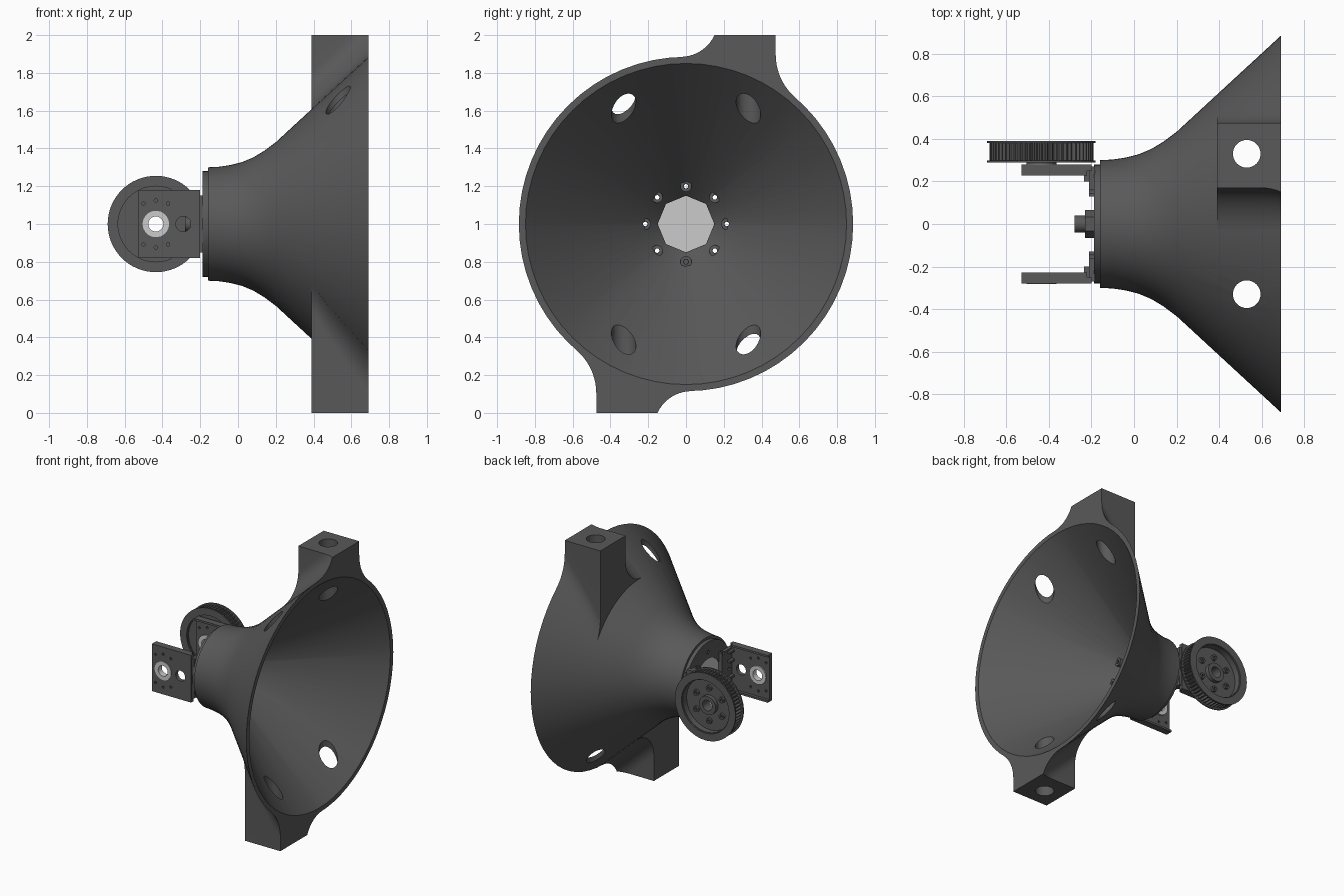
import bpy, bmesh, math
from math import sin, cos, pi, sqrt, atan2, asin
from mathutils import Matrix

if "Cube" in bpy.data.objects:
    bpy.data.objects.remove(bpy.data.objects["Cube"])


def material(name, v):
    m = bpy.data.materials.new(name)
    m.diffuse_color = (v, v, v, 1)
    m.use_nodes = True
    m.node_tree.nodes["Principled BSDF"].inputs["Base Color"].default_value = m.diffuse_color
    return m


DARK, LIGHT = material("dark_grey", 0.1), material("light_grey", 0.6)


def add(name, bm, mat=DARK):
    bmesh.ops.remove_doubles(bm, verts=bm.verts, dist=1e-5)
    bmesh.ops.recalc_face_normals(bm, faces=bm.faces)
    me = bpy.data.meshes.new(name)
    bm.to_mesh(me)
    bm.free()
    ob = bpy.data.objects.new(name, me)
    bpy.context.collection.objects.link(ob)
    me.materials.append(mat)
    return ob


def smooth(ob):
    bpy.ops.object.select_all(action='DESELECT')
    ob.select_set(True)
    bpy.context.view_layer.objects.active = ob
    bpy.ops.object.shade_smooth_by_angle(angle=math.radians(30))
    return ob


def loft(bm, rings, wrap):
    """Skin closed sections; wrap joins last to first, otherwise caps are added."""
    vs = [[bm.verts.new(p) for p in r] for r in rings]
    n, k = len(vs), len(vs[0])
    for i in range(n if wrap else n - 1):
        a, b = vs[i], vs[(i + 1) % n]
        for j in range(k):
            bm.faces.new((a[j], a[(j + 1) % k], b[(j + 1) % k], b[j]))
    if not wrap:
        bm.faces.new(vs[0])
        bm.faces.new(vs[-1])


def lathe(name, prof, seg, axis, c, mat=DARK, rfun=None):
    """Spin a closed (along, radius) profile about an x or y axis through c."""
    rings = []
    for i in range(seg):
        t, ring = 2 * pi * i / seg, []
        for a, r in prof:
            if rfun:
                r = rfun(r, t, i)
            u, w = r * cos(t), r * sin(t)
            ring.append((a, c[0] + u, c[1] + w) if axis == 'X' else (c[0] + u, a, c[1] + w))
        rings.append(ring)
    bm = bmesh.new()
    loft(bm, rings, True)
    return smooth(add(name, bm, mat))


def tube(name, a0, a1, r0, r1, seg, axis, c, mat=DARK):
    return lathe(name, [(a0, r0), (a1, r0), (a1, r1), (a0, r1)], seg, axis, c, mat)


def rod(name, a0, a1, r, seg, axis, c, mat=DARK):
    bm = bmesh.new()
    rot = Matrix.Rotation(pi / 2, 4, {'X': 'Y', 'Y': 'X', 'Z': 'Z'}[axis])
    m = (a0 + a1) / 2
    loc = {'X': (m, *c), 'Y': (c[0], m, c[1]), 'Z': (*c, m)}[axis]
    bmesh.ops.create_cone(bm, cap_ends=True, segments=seg, radius1=r, radius2=r,
                          depth=a1 - a0, matrix=Matrix.Translation(loc) @ rot)
    return add(name, bm, mat)


def box(bm, x, y, z):
    m = Matrix.Translation([(p[0] + p[1]) / 2 for p in (x, y, z)])
    s = Matrix.Diagonal([abs(p[1] - p[0]) for p in (x, y, z)] + [1])
    bmesh.ops.create_cube(bm, size=1, matrix=m @ s)


def drill(ob, cutters):
    bpy.context.view_layer.objects.active = ob
    for c in cutters:
        md = ob.modifiers.new("hole", 'BOOLEAN')
        md.operation, md.solver, md.object = 'DIFFERENCE', 'EXACT', c
        bpy.ops.object.modifier_apply(modifier=md.name)
    smooth(ob)


# Drill bits
big = [rod("cut_mount", -.1, 2.1, .065, 32, 'Z', (.53, y)) for y in (-.33, .33)]
ring8 = [(.216 * cos(i * pi / 4), 1 + .2 * sin(i * pi / 4)) for i in range(8)]
small = [rod("cut_bolt", -.3, .1, .012, 12, 'X', p) for p in ring8]
plate_cut = [rod("cut_bearing", -.4, .285, .07, 32, 'Y', (-.435, 1)),
             rod("cut_window", -.4, .285, .04, 24, 'Y', (-.29, 1))]
plate_cut += [rod("cut_screw", -.4, .285, .009, 10, 'Y', (-.435 + dx, 1 + s * dz))
              for s in (-1, 1) for dx, dz in ((-.065, .108), (0, .125), (.065, .108))]

# Flared horn with conical inside and octagonal throat
octagon = lambda r, t, i: r if r > .151 else r * cos(pi / 8) / cos(t % (pi / 4) - pi / 8)
horn = lathe("horn", [(-.16, .30), (-.10, .303), (-.04, .312), (.02, .327), (.08, .352),
                      (.14, .388), (.2, .433), (.69, .885), (.69, .85), (-.06, .152 - .002),
                      (-.16, .15)], 64, 'X', (0, 1), DARK, octagon)
drill(horn, big + small)


# Mounting blocks blending into the cone with fillets
def section(x, s):
    R, N, pts = .433 + (x - .2) * .9224, 10, []
    f, cy = .3, .775
    zc = sqrt((R + f) ** 2 - cy ** 2)
    a0 = atan2(-zc, -cy) + 2 * pi
    for i in range(N + 1):
        a = a0 + (pi - a0) * i / N
        pts.append((cy + f * cos(a), zc + f * sin(a)))
    pts.append((.475, 1))
    g, cl = .2, -.03
    zl = sqrt((R + g) ** 2 - cl ** 2)
    b0, b1 = (asin((1 - zl) / g) if zl > 1 else 0), atan2(-zl, -cl)
    pts.append((cl + g * cos(b0), 1))
    for i in range(N + 1):
        b = b0 + (b1 - b0) * i / N
        pts.append((cl + g * cos(b), zl + g * sin(b)))
    e0, e1 = atan2(zl, cl), atan2(zc, cy)
    for i in range(N + 1):
        e = e0 + (e1 - e0) * i / N
        pts.append(((R - .018) * cos(e), (R - .018) * sin(e)))
    return [(x, s * y, 1 + s * z) for y, z in pts]


for s, nm in ((1, "upper_mount_block"), (-1, "lower_mount_block")):
    bm = bmesh.new()
    loft(bm, [section(.39 + .3 * i / 12, s) for i in range(13)], False)
    drill(add(nm, bm), big)

# Bolt sockets inside the throat
for p in ring8:
    tube("throat_bolt", -.06, .02, .013, .03, 16, 'X', p)

# Base ring, centre cap, nut and shaft
drill(tube("base_ring", -.187, -.16, .15, .28, 48, 'X', (0, 1)), small)
smooth(rod("throat_cap", -.182, -.165, .155, 32, 'X', (0, 1), LIGHT))
rod("centre_nut", -.23, -.18, .065, 6, 'X', (0, 1))
smooth(rod("centre_shaft", -.28, -.23, .04, 16, 'X', (0, 1)))

# Side brackets with lips, foot flange and ribs
for s, nm in ((1, "left"), (-1, "right")):
    bm = bmesh.new()
    box(bm, (-.53, -.2), (s * .25, s * .28), (.82, 1.18))
    plate = add(nm + "_bracket_plate", bm)
    drill(plate, plate_cut)
    bm = bmesh.new()
    for z in (.82, 1.165):
        box(bm, (-.53, -.22), (s * .228, s * .251), (z, z + .015))
    for z in (.87, .94, 1.06, 1.13):
        box(bm, (-.235, -.2), (s * .2, s * .255), (z - .008, z + .008))
    add(nm + "_bracket_ribs", bm)
    bm = bmesh.new()
    box(bm, (-.212, -.184), (s * .13, s * .27), (.85, 1.15))
    drill(add(nm + "_bracket_foot", bm), small)
    lo, hi = sorted((s * .24, s * .283))
    tube(nm + "_bearing", lo, hi, .04, .07, 32, 'Y', (-.435, 1), LIGHT)

# Toothed belt wheel: two flanges, toothed rim, recessed web and hub
W = (-.435, 1)
for y in (.288, .38):
    tube("wheel_flange", y, y + .01, .2, .255, 64, 'Y', W)
lathe("wheel_teeth", [(.298, .195), (.38, .195), (.38, .245), (.298, .245)], 240, 'Y', W, DARK,
      lambda r, t, i: r - .016 if r > .2 and i % 4 > 1 else r)
tube("wheel_web", .305, .335, .04, .2, 48, 'Y', W)
tube("wheel_hub", .283, .365, .04, .07, 32, 'Y', W)
for i in range(6):
    a = i * pi / 3 + pi / 6
    tube("wheel_bolt", .335, .352, .01, .022, 12, 'Y', (W[0] + .125 * cos(a), 1 + .125 * sin(a)))

for c in big + small + plate_cut:
    bpy.data.objects.remove(c)
